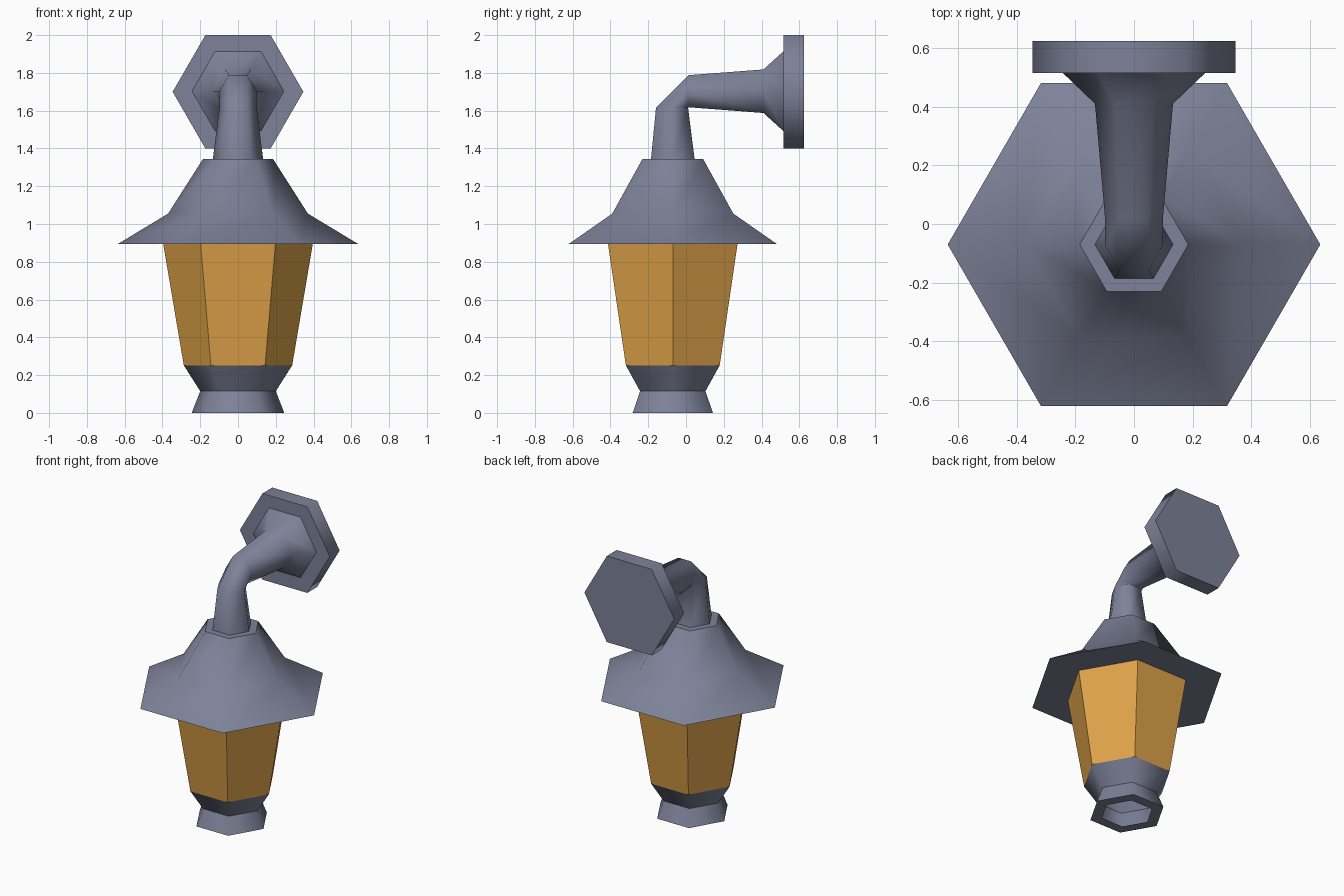
import bpy, bmesh, math
from mathutils import Matrix, Vector

if "Cube" in bpy.data.objects:
    bpy.data.objects.remove(bpy.data.objects["Cube"])

SIDES = 6
CY = -0.07      # lantern axis
ARM_Z = 1.703   # wall arm axis


def material(name, rgb):
    m = bpy.data.materials.new(name)
    m.diffuse_color = (*rgb, 1)
    m.use_nodes = True
    m.node_tree.nodes["Principled BSDF"].inputs["Base Color"].default_value = m.diffuse_color
    return m


METAL = material("blue_grey_metal", (0.205, 0.223, 0.314))
GLASS = material("amber_glass", (0.74, 0.365, 0.068))


def loft(name, rings, mat, smooth=True, cap_start=False, cap_end=False):
    """Skin hexagonal rings given as (y, z, tilt in degrees, radius)."""
    bm = bmesh.new()
    loops = []
    for y, z, tilt, r in rings:
        rot = Matrix.Rotation(math.radians(tilt), 3, 'X')
        loop = []
        for i in range(SIDES):
            a = 2 * math.pi * i / SIDES
            p = rot @ Vector((r * math.cos(a), r * math.sin(a), 0))
            loop.append(bm.verts.new(p + Vector((0, y, z))))
        loops.append(loop)
    for a, b in zip(loops, loops[1:]):
        for i in range(SIDES):
            j = (i + 1) % SIDES
            bm.faces.new((a[i], a[j], b[j], b[i]))
    if cap_start:
        bm.faces.new(loops[0][::-1])
    if cap_end:
        bm.faces.new(loops[-1])
    bm.normal_update()
    for f in bm.faces:
        f.smooth = smooth
    # round the sides softly, but keep strong steps between rings crisp
    for loop in loops:
        for i in range(SIDES):
            e = bm.edges.get((loop[i], loop[(i + 1) % SIDES]))
            if e.calc_face_angle(0) > math.radians(40):
                e.smooth = False
    mesh = bpy.data.meshes.new(name)
    bm.to_mesh(mesh)
    bm.free()
    mesh.materials.append(mat)
    ob = bpy.data.objects.new(name, mesh)
    bpy.context.collection.objects.link(ob)
    return ob


def upright(profile):
    return [(CY, z, 0, r) for r, z in profile]


# hollow foot below the glass
loft("foot", upright([(0.167, 0), (0.245, 0), (0.2, 0.115), (0.287, 0.252)]), METAL)

# tapered glass body
loft("glass", upright([(0.287, 0.252), (0.396, 0.895)]), GLASS, smooth=False)

# flared roof with flat underside
loft("roof", upright([(0.39, 0.895), (0.635, 0.895), (0.37, 1.055), (0.185, 1.345)]),
     METAL, cap_start=True, cap_end=True)

# bent arm widening into the wall flange
loft("wall_arm", [
    (CY, 1.345, 0, 0.133),
    (CY - 0.004, 1.616, 0, 0.098),
    (0.013, ARM_Z, -90, 0.098),
    (0.41, ARM_Z, -90, 0.133),
    (0.515, ARM_Z, -90, 0.243),
], METAL)

# wall plate
loft("wall_plate", [(0.515, 1.7, -90, 0.346), (0.624, 1.7, -90, 0.346)],
     METAL, cap_start=True, cap_end=True)
